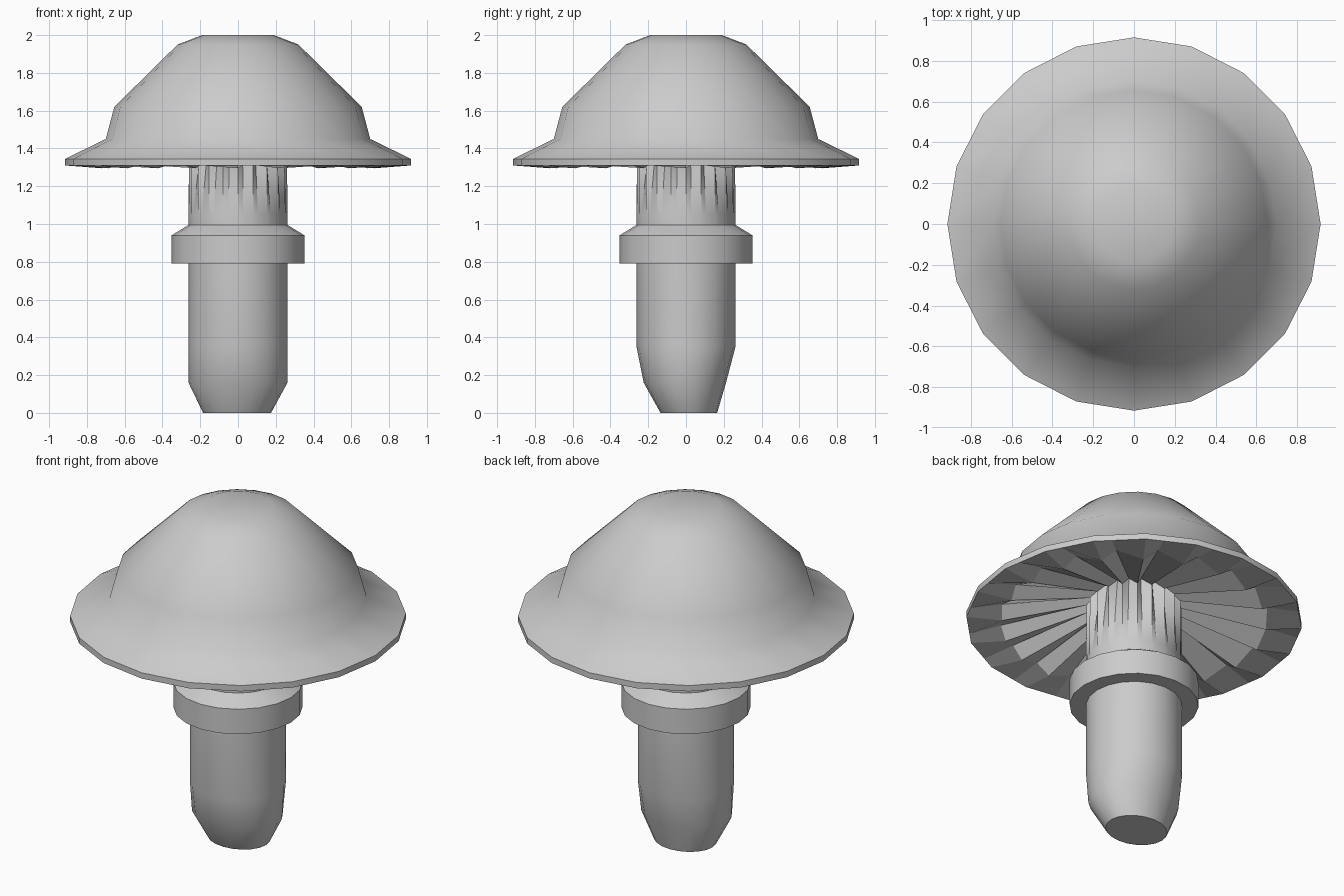
import bpy, math

if "Cube" in bpy.data.objects:
    bpy.data.objects.remove(bpy.data.objects["Cube"])

N = 20                      # sides of the cap and stem
STEP = 2 * math.pi / N


def loft(name, rings, angle, cap_start=False, cap_end=False):
    """Skin a list of equal-length point rings into one mesh."""
    n = len(rings[0])
    verts = [p for ring in rings for p in ring]
    faces = []
    for r in range(len(rings) - 1):
        for i in range(n):
            j = (i + 1) % n
            faces.append((r * n + i, (r + 1) * n + i, (r + 1) * n + j, r * n + j))
    if cap_start:
        faces.append(tuple(range(n)))
    if cap_end:
        faces.append(tuple((len(rings) - 1) * n + i for i in reversed(range(n))))
    mesh = bpy.data.meshes.new(name)
    mesh.from_pydata(verts, [], faces)
    ob = bpy.data.objects.new(name, mesh)
    bpy.context.collection.objects.link(ob)
    bpy.ops.object.select_all(action='DESELECT')
    ob.select_set(True)
    bpy.context.view_layer.objects.active = ob
    bpy.ops.object.shade_smooth_by_angle(angle=math.radians(angle))
    return ob


def ring(z, rx, ry=None, cx=0.0, cy=0.0):
    ry = rx if ry is None else ry
    return [(cx + rx * math.cos(i * STEP), cy + ry * math.sin(i * STEP), z) for i in range(N)]


def pleat_ring(ridge, valley, shift=0.35):
    """Ring alternating between a ridge (r, z) and a valley (r, z)."""
    pts = []
    for i in range(N):
        for (r, z), off in ((ridge, 0), (valley, shift)):
            a = (i + off) * STEP
            # keep points on the flat sides of the polygon
            k = math.cos(STEP / 2) / math.cos(off * STEP - STEP / 2)
            pts.append((r * k * math.cos(a), r * k * math.sin(a), z))
    return pts


# Domed cap with flared brim
cap_profile = [(0.19, 2.0), (0.32, 1.95), (0.655, 1.62), (0.70, 1.45),
               (0.915, 1.345), (0.915, 1.31)]
loft("cap", [ring(z, r) for r, z in cap_profile], 53, cap_start=True)

# Pleated gills under the cap
loft("gills", [
    pleat_ring((0.915, 1.31), (0.915, 1.31)),
    pleat_ring((0.72, 1.295), (0.74, 1.35)),
    pleat_ring((0.26, 1.41), (0.21, 1.47)),
], 20)

# Fluted neck where the gills run down the stem
loft("neck", [
    pleat_ring((0.26, 1.41), (0.21, 1.47)),
    pleat_ring((0.26, 1.30), (0.232, 1.30)),
    pleat_ring((0.262, 1.05), (0.262, 1.05)),
    pleat_ring((0.262, 0.99), (0.262, 0.99)),
], 30)

# Collar around the stem
loft("collar", [ring(0.995, 0.262), ring(0.94, 0.352), ring(0.79, 0.352), ring(0.79, 0.25)], 45)

# Lower stem with an uneven tapered foot
loft("stem", [
    ring(0.80, 0.262),
    ring(0.35, 0.262),
    ring(0.16, 0.262, 0.218, 0, -0.006),
    ring(0.0, 0.18, 0.15, -0.005, 0.015),
], 45, cap_end=True)
